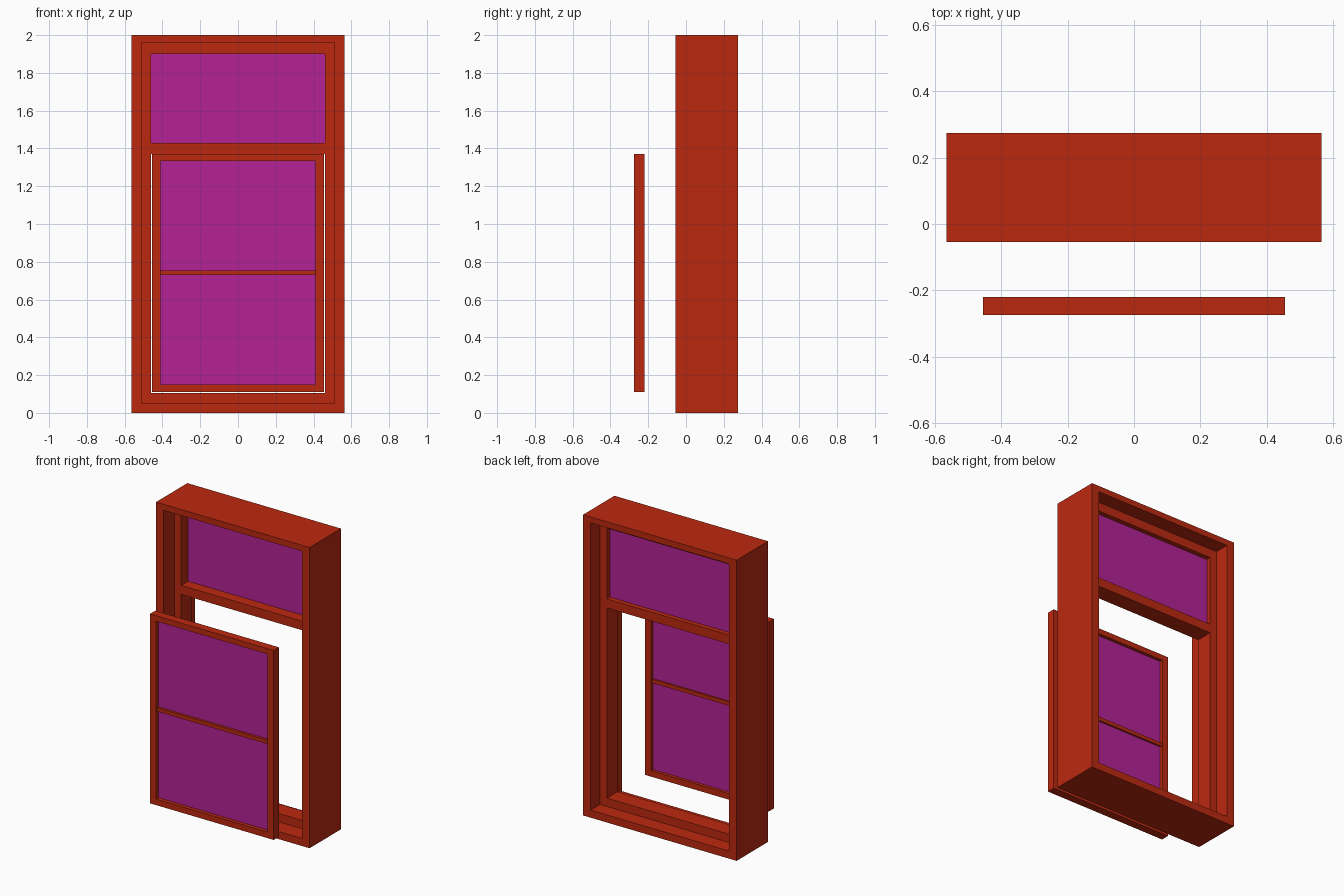
import bpy, bmesh

if "Cube" in bpy.data.objects:
    bpy.data.objects.remove(bpy.data.objects["Cube"])

def material(name, colour):
    m = bpy.data.materials.new(name)
    m.diffuse_color = (*colour, 1)
    m.use_nodes = True
    m.node_tree.nodes["Principled BSDF"].inputs["Base Color"].default_value = m.diffuse_color
    return m

RED = material("red_paint", (0.5, 0.022, 0.005))
GLASS = material("magenta_glass", (0.46, 0.016, 0.31))

def finish(name, bm, mat):
    bmesh.ops.recalc_face_normals(bm, faces=bm.faces)
    me = bpy.data.meshes.new(name)
    bm.to_mesh(me)
    bm.free()
    me.materials.append(mat)
    ob = bpy.data.objects.new(name, me)
    bpy.context.collection.objects.link(ob)
    return ob

def box(name, x, y, z, mat):
    """Box from (min, max) pairs."""
    bm = bmesh.new()
    bmesh.ops.create_cube(bm, size=1)
    for v in bm.verts:
        v.co = [r[0] if c < 0 else r[1] for c, r in zip(v.co, (x, y, z))]
    return finish(name, bm, mat)

def frame(name, outer, inner, y):
    """Rectangular ring; outer and inner are (half width, bottom, top)."""
    bm = bmesh.new()
    rings = []
    for w, lo, hi in (outer, inner):
        for yy in y:
            rings.append([bm.verts.new((a, yy, b)) for a, b in
                          ((-w, lo), (w, lo), (w, hi), (-w, hi))])
    for a, b in ((0, 1), (1, 3), (3, 2), (2, 0)):
        for i in range(4):
            j = (i + 1) % 4
            bm.faces.new((rings[a][i], rings[a][j], rings[b][j], rings[b][i]))
    return finish(name, bm, RED)

# Fixed surround and the narrower frame set inside it
frame("outer_frame", (0.565, 0, 2), (0.51, 0.05, 1.96), (-0.055, 0.275))
FY = (0.06, 0.175)
frame("inner_frame", (0.51, 0.05, 1.96), (0.46, 0.105, 1.90), FY)
box("transom_bar", (-0.46, 0.46), FY, (1.37, 1.43), RED)
box("upper_pane", (-0.46, 0.46), (0.133, 0.143), (1.43, 1.90), GLASS)

# Separate sash standing in front of the opening
frame("sash_frame", (0.455, 0.11, 1.37), (0.41, 0.15, 1.333), (-0.275, -0.22))
box("sash_bar", (-0.41, 0.41), (-0.266, -0.229), (0.73, 0.755), RED)
for name, z in (("lower_sash_pane", (0.15, 0.73)), ("upper_sash_pane", (0.755, 1.333))):
    box(name, (-0.41, 0.41), (-0.25, -0.241), z, GLASS)
